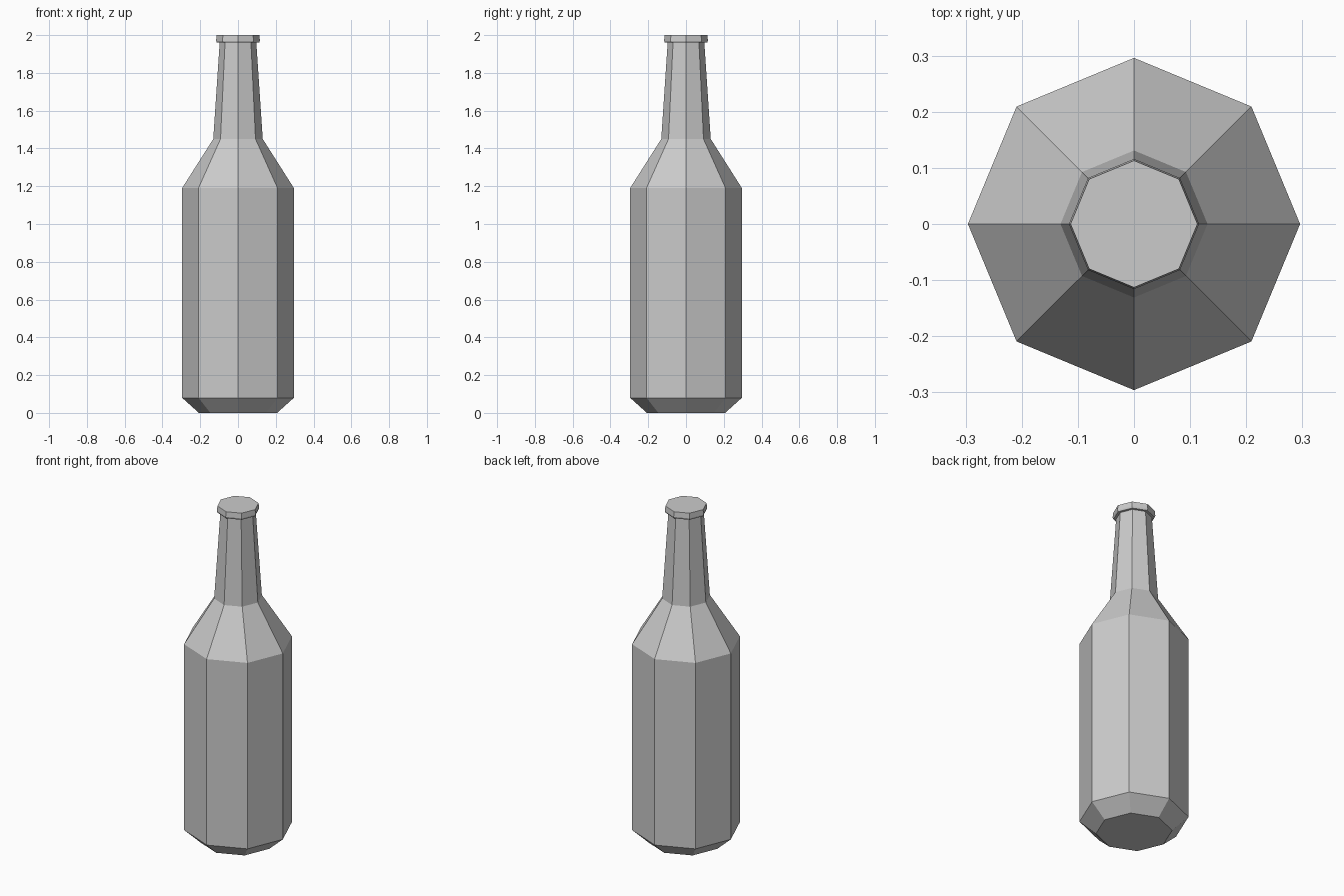
import bpy, bmesh, math

if "Cube" in bpy.data.objects:
    bpy.data.objects.remove(bpy.data.objects["Cube"])

SIDES = 8


def lathe(name, profile):
    """Closed faceted solid from (radius, height) rings, bottom to top."""
    bm = bmesh.new()
    rings = []
    for r, z in profile:
        rings.append([bm.verts.new((r * math.cos(math.tau * i / SIDES),
                                    r * math.sin(math.tau * i / SIDES), z))
                      for i in range(SIDES)])
    for low, high in zip(rings, rings[1:]):
        for i in range(SIDES):
            j = (i + 1) % SIDES
            bm.faces.new((low[i], low[j], high[j], high[i]))
    bm.faces.new(rings[0][::-1])
    bm.faces.new(rings[-1])
    mesh = bpy.data.meshes.new(name)
    bm.to_mesh(mesh)
    bm.free()
    obj = bpy.data.objects.new(name, mesh)
    bpy.context.collection.objects.link(obj)
    return obj


# One continuous skin: bevelled base, body, shoulder, neck, flared lip
lathe("bottle", [
    (0.207, 0.0), (0.296, 0.08),
    (0.296, 1.19), (0.131, 1.45),
    (0.097, 1.96),
    (0.112, 1.96), (0.116, 1.97), (0.113, 2.0),
])
